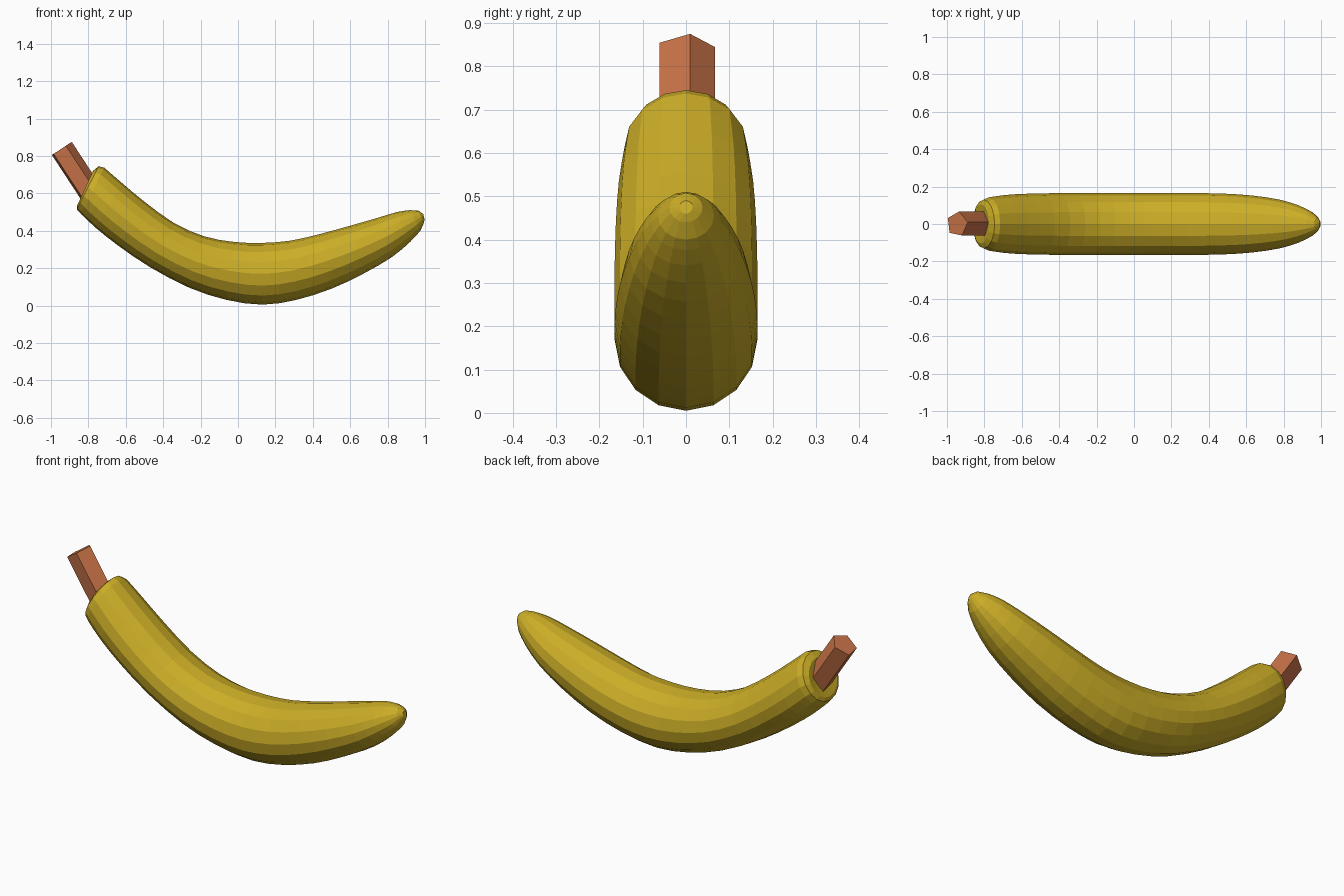
import bpy
import math
from mathutils import Vector

cube = bpy.data.objects.get("Cube")
if cube:
    bpy.data.objects.remove(cube, do_unlink=True)


def make_material(name, colour):
    mat = bpy.data.materials.new(name)
    mat.use_nodes = True
    mat.diffuse_color = (*colour, 1)
    bsdf = next(n for n in mat.node_tree.nodes if n.type == "BSDF_PRINCIPLED")
    bsdf.inputs["Base Color"].default_value = (*colour, 1)
    return mat


def loft(name, rings, material):
    """Skin a list of equal rings of points and close both ends."""
    sides = len(rings[0])
    points = [p for ring in rings for p in ring]
    faces = []
    for r in range(len(rings) - 1):
        for i in range(sides):
            j = (i + 1) % sides
            a, b = r * sides, (r + 1) * sides
            faces.append((a + i, a + j, b + j, b + i))
    faces.append(tuple(reversed(range(sides))))
    faces.append(tuple(range(len(points) - sides, len(points))))
    mesh = bpy.data.meshes.new(name)
    mesh.from_pydata(points, [], faces)
    mesh.materials.append(material)
    mesh.update()
    obj = bpy.data.objects.new(name, mesh)
    bpy.context.collection.objects.link(obj)
    return obj


def ring(centre, axis_a, axis_b, sides, turn=0.0):
    """Ellipse of points spanned by two half axes."""
    angles = [turn + math.tau * i / sides for i in range(sides)]
    return [centre + axis_a * math.cos(t) + axis_b * math.sin(t) for t in angles]


def refine(rows):
    """Insert a smooth in-between row after each row."""
    result = []
    last = len(rows) - 1
    for i in range(last):
        p, a, b, q = (rows[max(i - 1, 0)], rows[i], rows[i + 1], rows[min(i + 2, last)])
        result.append(a)
        result.append(tuple((9 * (m + n) - k - l) / 16 for k, m, n, l in zip(p, a, b, q)))
    return result + [rows[last]]


yellow = make_material("ripe yellow", (0.60, 0.42, 0.02))
brown = make_material("stem brown", (0.58, 0.17, 0.065))

# Fruit sections: upper x, upper z, lower x, lower z, half width
stem_end = [
    (-.79, .675, -.83, .585, .05),
    (-.775, .72, -.86, .535, .105),
    (-.745, .745, -.862, .515, .13),
]
body = [
    (-.715, .737, -.84, .49, .142),
    (-.62, .655, -.76, .415, .155),
    (-.5, .555, -.64, .32, .162),
    (-.34, .44, -.47, .205, .165),
    (-.18, .37, -.26, .095, .165),
    (-.02, .34, -.06, .03, .165),
    (.13, .335, .13, .005, .165),
    (.28, .347, .31, .03, .165),
    (.44, .383, .5, .09, .163),
    (.6, .427, .67, .17, .152),
    (.74, .467, .82, .257, .13),
    (.85, .5, .92, .34, .098),
    (.92, .51, .975, .4, .065),
]
tip = [
    (.965, .507, .993, .44, .038),
    (.99, .49, .998, .46, .015),
]

# Curved fruit
sections = []
for ux, uz, lx, lz, width in stem_end + refine(body) + tip:
    upper, lower = Vector((ux, 0, uz)), Vector((lx, 0, lz))
    sections.append(ring((upper + lower) / 2, (upper - lower) / 2,
                         Vector((0, -width, 0)), 16))
loft("fruit", sections, yellow)

# Five-sided stem leaning away from the fruit
top = Vector((-.945, 0, .838))
along = Vector((-.55, 0, .84)).normalized()
across = Vector((along.z, 0, -along.x)) * .068
side = Vector((0, .068, 0))
ends = [top - along * .32, top]
loft("stem", [ring(c, across, side, 5, math.radians(8)) for c in ends], brown)
